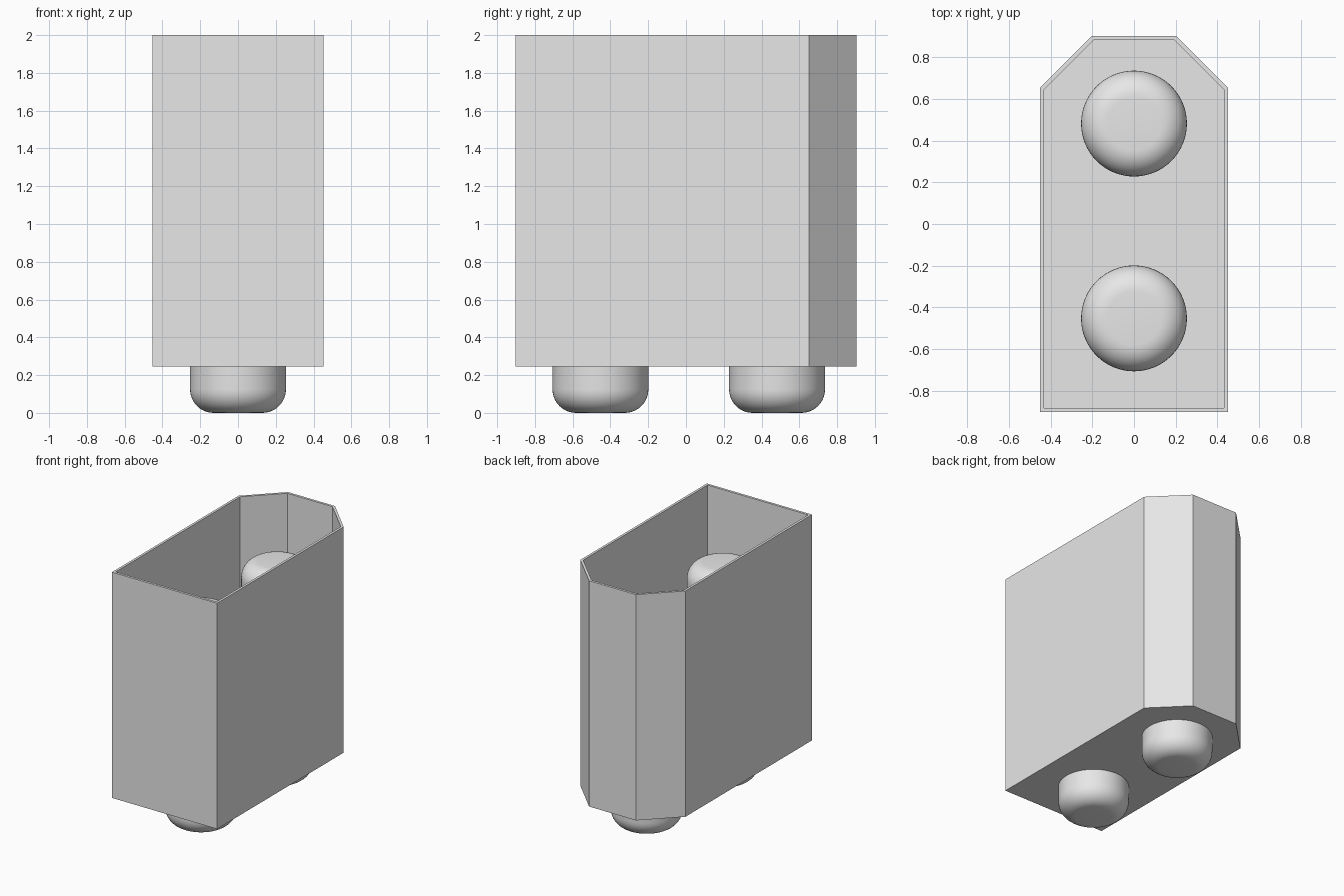
import bpy
import bmesh

cube = bpy.data.objects.get("Cube")
if cube:
    bpy.data.objects.remove(cube, do_unlink=True)

grey = bpy.data.materials.new("light_grey")
grey.use_nodes = True
grey.diffuse_color = (0.8, 0.8, 0.8, 1)
grey.node_tree.nodes["Principled BSDF"].inputs["Base Color"].default_value = (0.8, 0.8, 0.8, 1)

HALF_X, HALF_Y, CHAMFER = 0.452, 0.902, 0.25
BASE, TOP, WALL = 0.245, 2.0, 0.019
POST_R, POST_H, ROUND = 0.254, 1.68, 0.125


def add_object(name, bm):
    bmesh.ops.recalc_face_normals(bm, faces=bm.faces)
    mesh = bpy.data.meshes.new(name)
    bm.to_mesh(mesh)
    bm.free()
    mesh.materials.append(grey)
    obj = bpy.data.objects.new(name, mesh)
    bpy.context.collection.objects.link(obj)
    return obj


def outline(inset):
    """Rectangle with two chamfered back corners, inset evenly."""
    x, y = HALF_X - inset, HALF_Y - inset
    c = CHAMFER - inset * (2 - 2 ** 0.5)
    return [(-x, -y), (x, -y), (x, y - c), (x - c, y), (c - x, y), (-x, y - c)]


# Open-topped bin: outer shell, rim, inner shell and floor
bm = bmesh.new()
rings = [[bm.verts.new((x, y, z)) for x, y in outline(inset)]
         for inset, z in ((0, BASE), (0, TOP), (WALL, TOP), (WALL, BASE + WALL))]
for low, high in zip(rings, rings[1:]):
    for i in range(len(low)):
        j = (i + 1) % len(low)
        bm.faces.new((low[i], low[j], high[j], high[i]))
bm.faces.new(rings[0])
bm.faces.new(rings[-1])
add_object("bin_shell", bm)

# Two rounded posts running through the floor
for name, y in (("front_post", -0.453), ("back_post", 0.482)):
    bm = bmesh.new()
    bmesh.ops.create_cone(bm, cap_ends=True, segments=64, radius1=POST_R,
                          radius2=POST_R, depth=POST_H)
    rims = [e for e in bm.edges if abs(e.verts[0].co.z - e.verts[1].co.z) < 0.01]
    bmesh.ops.bevel(bm, geom=rims, offset=ROUND, segments=10, profile=0.5,
                    affect='EDGES')
    post = add_object(name, bm)
    post.location = (0, y, POST_H / 2)
    bpy.ops.object.select_all(action='DESELECT')
    post.select_set(True)
    bpy.context.view_layer.objects.active = post
    bpy.ops.object.shade_smooth_by_angle()
